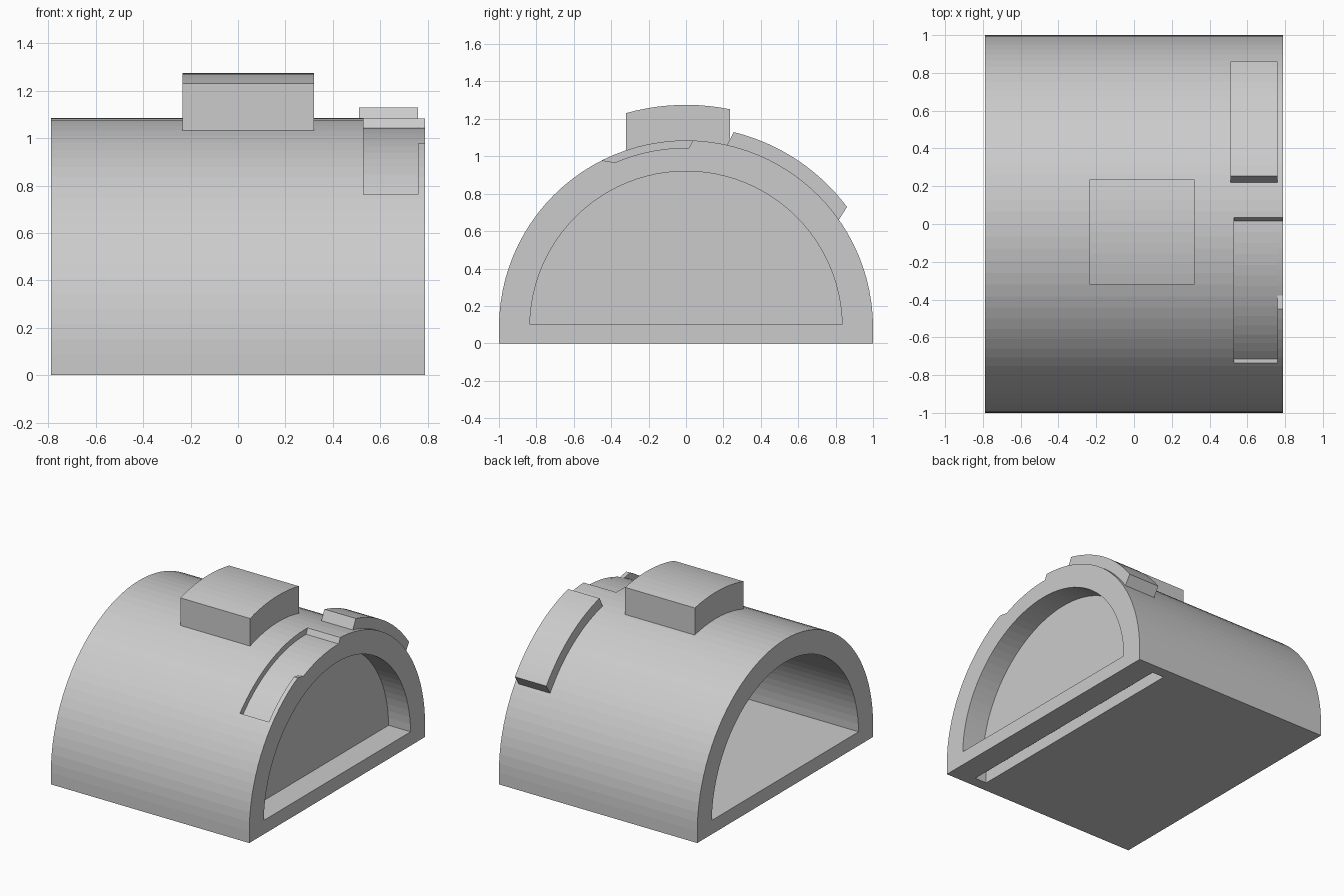
import bpy
import bmesh
from math import sin, cos, radians

cube = bpy.data.objects.get("Cube")
if cube:
    bpy.data.objects.remove(cube, do_unlink=True)

CZ = 0.085   # height of the arch axis
END = 0.79   # half length of the tunnel

grey = bpy.data.materials.new("plain_grey")
grey.use_nodes = True
colour = (0.6, 0.6, 0.6, 1)
grey.diffuse_color = colour
grey.node_tree.nodes["Principled BSDF"].inputs["Base Color"].default_value = colour


def arc(r, a0, a1, steps):
    """Points on an arc in the y-z plane, angles in degrees from straight up."""
    angles = [radians(a0 + (a1 - a0) * i / steps) for i in range(steps + 1)]
    return [(r * sin(a), CZ + r * cos(a)) for a in angles]


def prism(name, profile, x0, x1):
    """Extrude a y-z profile along x."""
    bm = bmesh.new()
    face = bm.faces.new([bm.verts.new((x0, y, z)) for y, z in profile])
    out = bmesh.ops.extrude_face_region(bm, geom=[face])
    verts = [v for v in out["geom"] if isinstance(v, bmesh.types.BMVert)]
    bmesh.ops.translate(bm, verts=verts, vec=(x1 - x0, 0, 0))
    bmesh.ops.recalc_face_normals(bm, faces=bm.faces)
    mesh = bpy.data.meshes.new(name)
    bm.to_mesh(mesh)
    bm.free()
    mesh.materials.append(grey)
    ob = bpy.data.objects.new(name, mesh)
    bpy.context.collection.objects.link(ob)
    return ob


def sector(name, x0, x1, inner, outer):
    """Curved slab between two arcs, each given as (radius, start, end)."""
    profile = arc(*inner, 14) + arc(*outer, 14)[::-1]
    return prism(name, profile, x0, x1)


def cut(target, cutter):
    cutter.hide_render = True
    mod = target.modifiers.new("cut", 'BOOLEAN')
    mod.operation = 'DIFFERENCE'
    mod.solver = 'EXACT'
    mod.object = cutter
    bpy.context.view_layer.objects.active = target
    bpy.ops.object.modifier_apply(modifier=mod.name)
    bpy.data.objects.remove(cutter, do_unlink=True)


# Arched shell with a flat floor, hollow from end to end
shell = prism("arched_shell", [(-1, 0)] + arc(1, -90, 90, 48) + [(1, 0)], -END, END)
cut(shell, prism("hollow", [(-0.835, 0.1)] + arc(0.835, -88.9, 88.9, 48) + [(0.835, 0.1)], -1, 1))

# Slot through the floor under the divider
cut(shell, prism("floor_slot", [(-0.92, -0.1), (-0.92, CZ), (0.92, CZ), (0.92, -0.1)], 0.515, 0.61))

# Shallow curved recess on the front side, open to the end near the top
cut(shell, sector("recess", 0.53, 0.76, (0.96, -48, 1), (1.05, -46.5, 3.2)))
cut(shell, sector("recess_opening", 0.75, 0.9, (0.96, -23.3, 1), (1.05, -30.3, 3.2)))

# Half-round divider wall standing above the slot
prism("divider_wall", arc(0.85, -90, 90, 48), 0.515, 0.615)

# Raised curved rib on the back side
sector("raised_rib", 0.51, 0.76, (0.98, 12.4, 55.3), (1.075, 13.7, 53.2))

# Square block on the crown with a curved top
prism("crown_block", [(-0.32, 0.99)] + arc(1.19, -15.6, 11.4, 10) + [(0.235, 0.99)], -0.235, 0.32)
